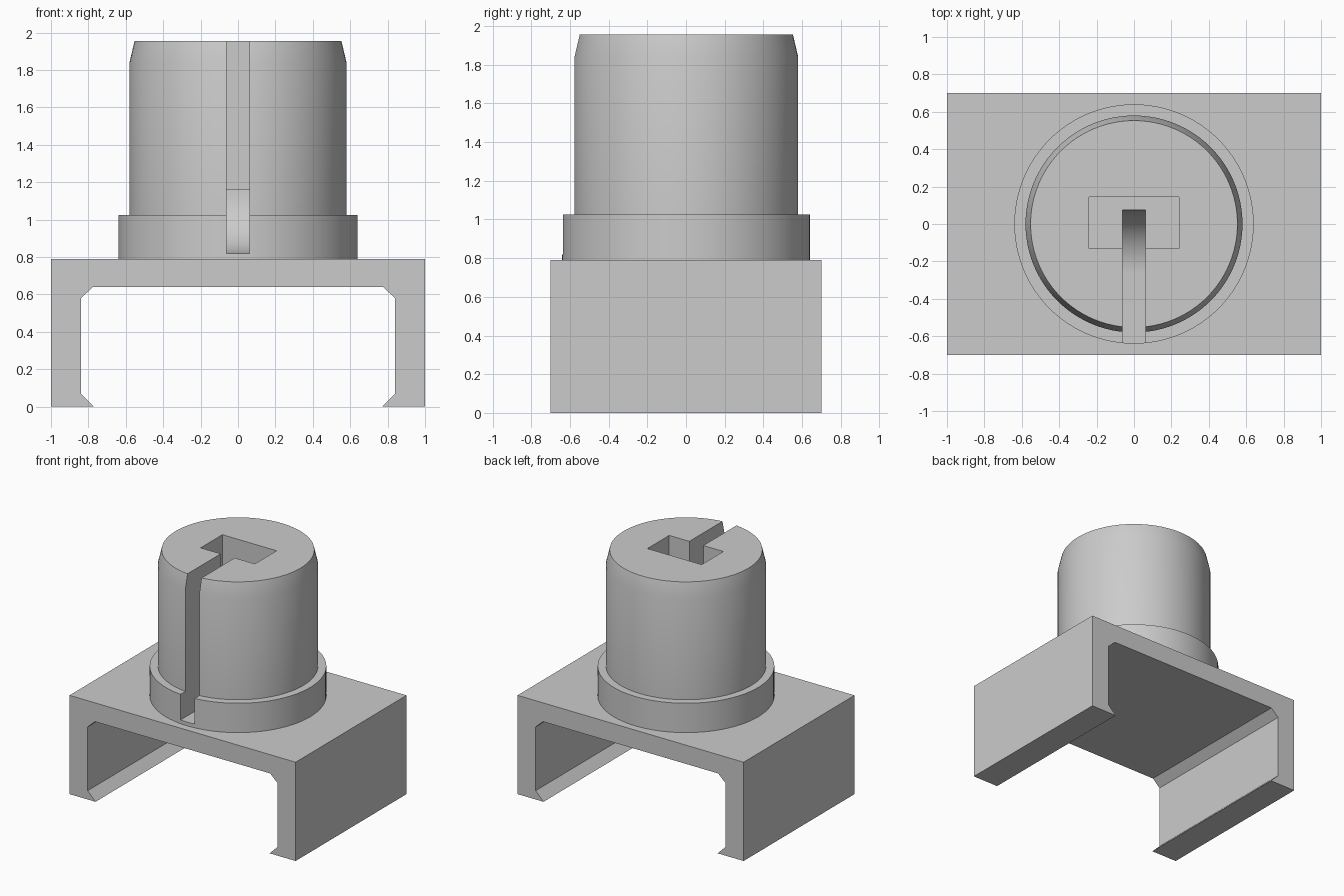
import bpy, bmesh, math
from mathutils import Vector

old = bpy.data.objects.get("Cube")
if old:
    bpy.data.objects.remove(old, do_unlink=True)

grey = bpy.data.materials.new("plain grey")
grey.use_nodes = True
grey.diffuse_color = (0.6, 0.6, 0.6, 1)
grey.node_tree.nodes["Principled BSDF"].inputs["Base Color"].default_value = grey.diffuse_color


def add_object(name, bm):
    bmesh.ops.recalc_face_normals(bm, faces=bm.faces)
    mesh = bpy.data.meshes.new(name)
    bm.to_mesh(mesh)
    bm.free()
    mesh.materials.append(grey)
    ob = bpy.data.objects.new(name, mesh)
    bpy.context.collection.objects.link(ob)
    return ob


def extrude_outline(name, points, depth):
    """Solid from a closed outline of 3D points, pushed along a vector."""
    bm = bmesh.new()
    face = bm.faces.new([bm.verts.new(p) for p in points])
    res = bmesh.ops.extrude_face_region(bm, geom=[face])
    verts = [v for v in res["geom"] if isinstance(v, bmesh.types.BMVert)]
    bmesh.ops.translate(bm, verts=verts, vec=Vector(depth))
    return add_object(name, bm)


def lathe(name, profile, steps):
    """Solid of revolution about z from (radius, height) points."""
    bm = bmesh.new()
    verts = [bm.verts.new((r, 0, z)) for r, z in profile]
    edges = [bm.edges.new(pair) for pair in zip(verts, verts[1:])]
    bmesh.ops.spin(bm, geom=verts + edges, cent=(0, 0, 0), axis=(0, 0, 1),
                   angle=math.tau, steps=steps, use_duplicate=False)
    bmesh.ops.remove_doubles(bm, verts=bm.verts, dist=1e-4)
    return add_object(name, bm)


# Bracket: half of the channel section, mirrored and extruded front to back
half = [(1, 0.79), (1, 0), (0.77, 0), (0.84, 0.07), (0.84, 0.58), (0.775, 0.64)]
section = half + [(-x, z) for x, z in reversed(half)]
extrude_outline("bracket", [(x, -0.7, z) for x, z in section], (0, 1.4, 0))

# Knob: stepped collar and body with a tapered rim
knob = lathe("knob", [(0, 0.79), (0.64, 0.79), (0.64, 1.025), (0.58, 1.025),
                      (0.58, 1.84), (0.553, 1.955), (0, 1.955)], 96)

# Pocket cutter
pocket = extrude_outline("pocket_cutter", [(-0.24, -0.13, 1.16), (0.24, -0.13, 1.16),
                                           (0.24, 0.145, 1.16), (-0.24, 0.145, 1.16)], (0, 0, 1))

# Slot cutter: open at the front, floor sweeping up to the pocket
radius, back, floor = 0.34, 0.075, 0.82
arc = [(back - radius + radius * math.sin(a), floor + radius * (1 - math.cos(a)))
       for a in (math.pi / 2 * i / 16 for i in range(17))]
outline = [(-0.8, 2.1), (-0.8, floor)] + arc + [(back, 2.1)]
slot = extrude_outline("slot_cutter", [(-0.062, y, z) for y, z in outline], (0.124, 0, 0))

# Cut the knob, then drop the cutters
bpy.context.view_layer.objects.active = knob
for cutter in (pocket, slot):
    cutter.hide_render = True
    mod = knob.modifiers.new(cutter.name, "BOOLEAN")
    mod.operation, mod.solver, mod.object = "DIFFERENCE", "EXACT", cutter
    bpy.ops.object.modifier_apply(modifier=mod.name)
    bpy.data.objects.remove(cutter, do_unlink=True)

bpy.ops.object.select_all(action="DESELECT")
knob.select_set(True)
bpy.ops.object.shade_smooth_by_angle(angle=math.radians(30))
